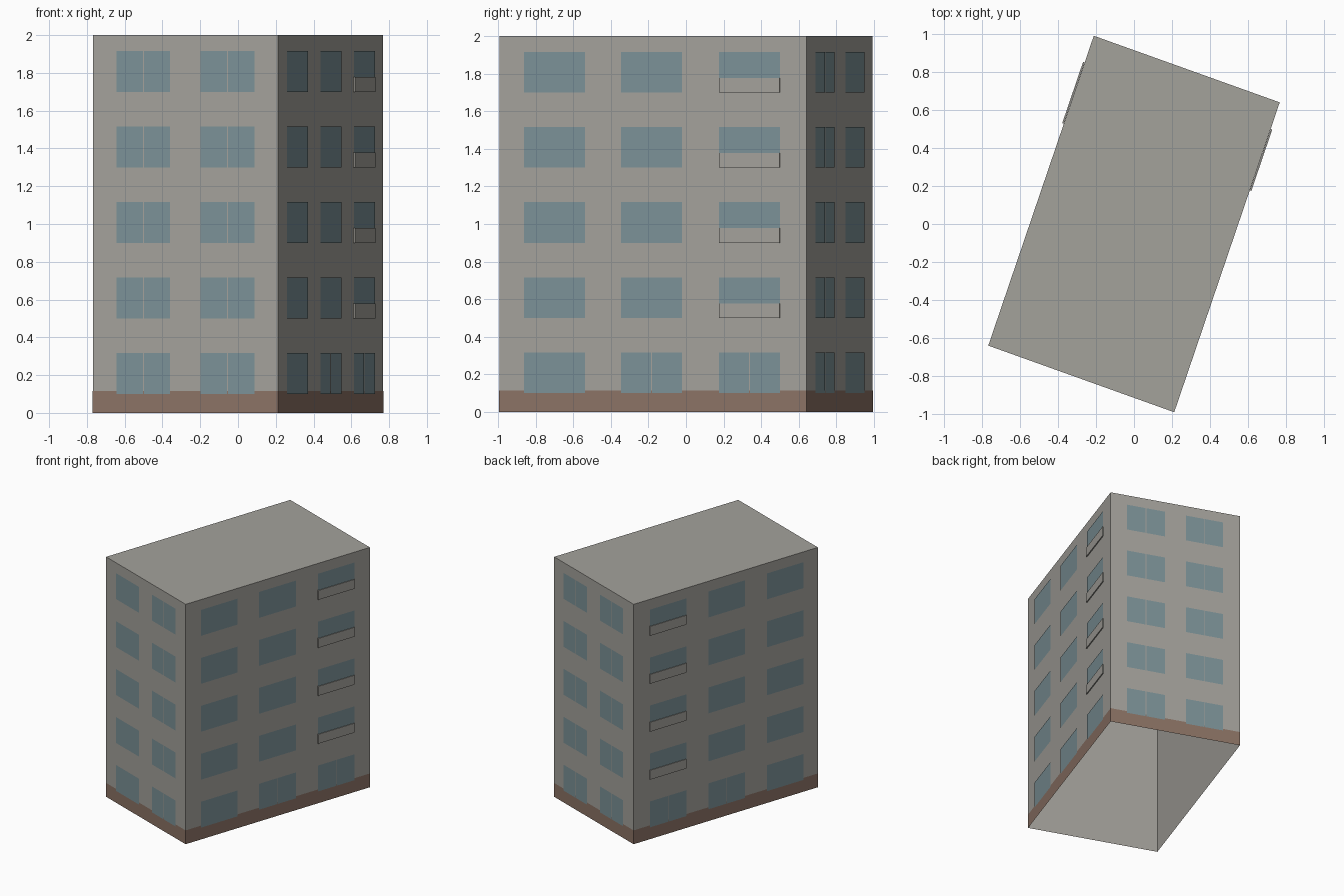
import bpy
import bmesh
from mathutils import Vector

cube = bpy.data.objects.get("Cube")
if cube:
    bpy.data.objects.remove(cube, do_unlink=True)


def make_material(name, colour):
    mat = bpy.data.materials.new(name)
    mat.use_nodes = True
    rgba = (*colour, 1)
    mat.diffuse_color = rgba
    mat.node_tree.nodes["Principled BSDF"].inputs["Base Color"].default_value = rgba
    return mat


WALL = make_material("wall grey", (0.37, 0.36, 0.33))
GLASS = make_material("window blue", (0.20, 0.285, 0.31))
BRICK = make_material("plinth brown", (0.26, 0.17, 0.13))

# Footprint corners, counter-clockwise
A = Vector((-0.768, -0.641, 0))
B = Vector((0.212, -0.992, 0))
C, D = -A, -B
HEIGHT = 2.0
FLOORS = 5
PITCH = 0.4
SILL, HEAD = 0.1, 0.316
UP = Vector((0, 0, 1))


def finish(name, bm, mat):
    mesh = bpy.data.meshes.new(name)
    bm.to_mesh(mesh)
    bm.free()
    mesh.materials.append(mat)
    obj = bpy.data.objects.new(name, mesh)
    bpy.context.collection.objects.link(obj)
    return obj


def ring_walls(bm, corners, height):
    """Upright faces around a footprint; returns the upper vertices."""
    low = [bm.verts.new(c) for c in corners]
    top = [bm.verts.new(c + UP * height) for c in corners]
    for i in range(len(low)):
        j = (i + 1) % len(low)
        bm.faces.new((low[i], low[j], top[j], top[i]))
    return top


def outward(p, q):
    n = (q - p).cross(UP).normalized()
    return n if n.dot(p + q) > 0 else -n


def plate(bm, p, q, t0, t1, z0, z1, offset):
    """Flat rectangle lying just outside the wall from p to q."""
    n = outward(p, q)
    pts = [p.lerp(q, t) + UP * z + n * offset
           for t, z in ((t0, z0), (t1, z0), (t1, z1), (t0, z1))]
    face = bm.faces.new([bm.verts.new(v) for v in pts])
    face.normal_update()
    if face.normal.dot(n) < 0:
        face.normal_flip()
    return face


def window(bm, p, q, t0, t1, z0, z1, split):
    if split:
        mid = (t0 + t1) / 2
        gap = 0.003 / (q - p).length
        plate(bm, p, q, t0, mid - gap, z0, z1, 0.004)
        plate(bm, p, q, mid + gap, t1, z0, z1, 0.004)
    else:
        plate(bm, p, q, t0, t1, z0, z1, 0.004)


# Building shell: walls and flat roof, open underneath
bm = bmesh.new()
bm.faces.new(ring_walls(bm, (A, B, C, D), HEIGHT))
finish("building_shell", bm, WALL)

# Plinth band around the foot of the walls
bm = bmesh.new()
ring_walls(bm, [c * 1.002 for c in (A, B, C, D)], 0.115)
finish("plinth", bm, BRICK)

# Paired windows on the two short walls
for name, p, q in (("front", A, B), ("back", D, C)):
    bm = bmesh.new()
    for floor in range(FLOORS):
        z = floor * PITCH
        for t0, t1 in ((0.13, 0.418), (0.582, 0.874)):
            window(bm, p, q, t0, t1, z + SILL, z + HEAD, True)
    finish(name + "_windows", bm, GLASS)

# Long walls: two wide windows, and a balcony bay above the ground floor
BAY = (0.716, 0.914)
for name, p, q in (("left", B, C), ("right", A, D)):
    bm = bmesh.new()
    panels = bmesh.new()
    for floor in range(FLOORS):
        z = floor * PITCH
        ground = floor == 0
        window(bm, p, q, 0.08, 0.279, z + SILL, z + HEAD, False)
        window(bm, p, q, 0.396, 0.596, z + SILL, z + HEAD, ground)
        window(bm, p, q, *BAY, z + SILL, z + HEAD, ground)
        if not ground:
            # Balcony panel covering the lower part of the window
            face = plate(panels, p, q, *BAY, z + SILL, z + 0.178, 0.001)
            ext = bmesh.ops.extrude_face_region(panels, geom=[face], use_keep_orig=True)
            verts = [v for v in ext["geom"] if isinstance(v, bmesh.types.BMVert)]
            bmesh.ops.translate(panels, verts=verts, vec=outward(p, q) * 0.008)
    bmesh.ops.recalc_face_normals(panels, faces=panels.faces)
    finish(name + "_windows", bm, GLASS)
    finish(name + "_balcony_panels", panels, WALL)
